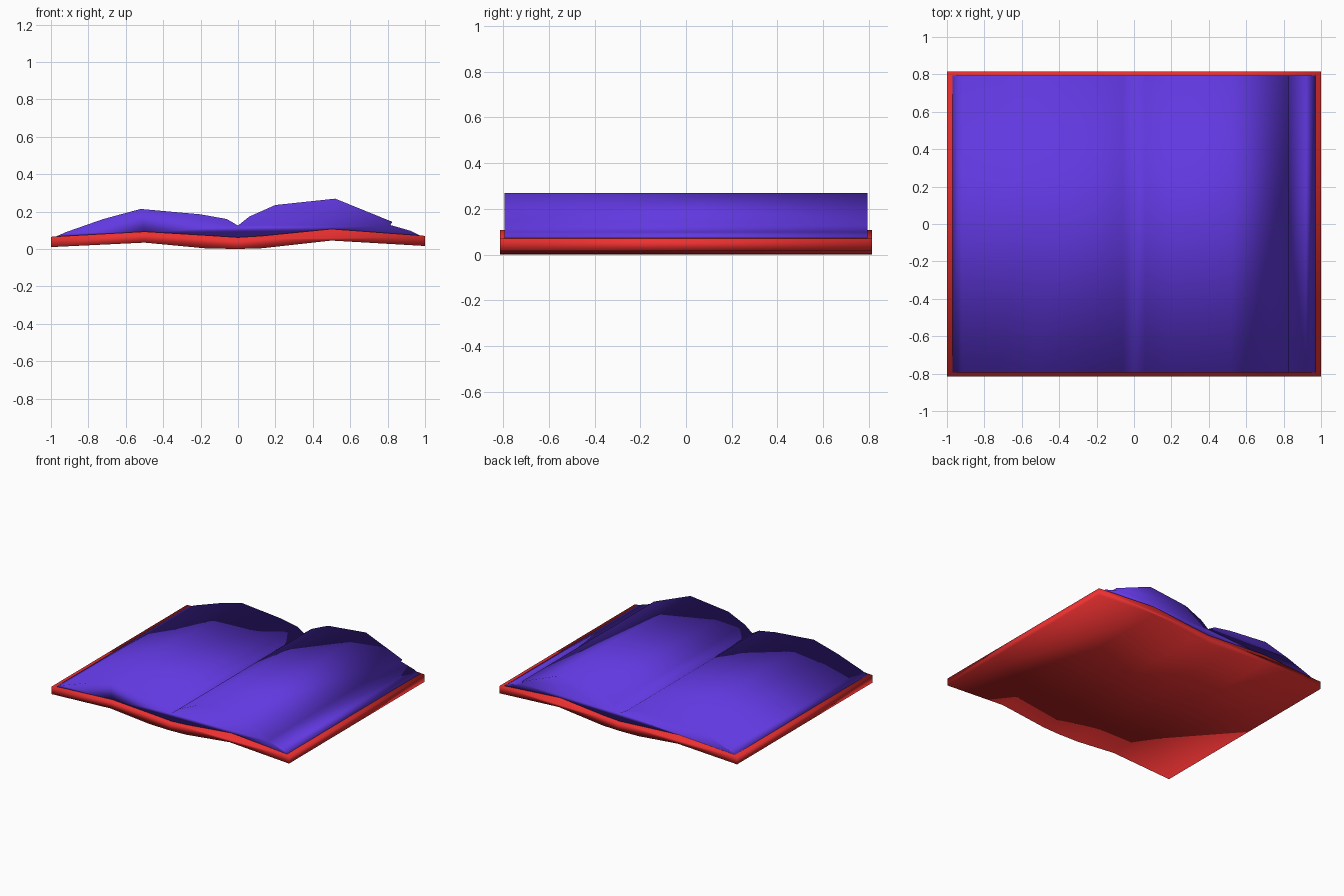
import bpy
import bmesh

if "Cube" in bpy.data.objects:
    bpy.data.objects.remove(bpy.data.objects["Cube"])


def material(name, color):
    mat = bpy.data.materials.new(name)
    mat.diffuse_color = color
    mat.use_nodes = True
    mat.node_tree.nodes["Principled BSDF"].inputs["Base Color"].default_value = mat.diffuse_color
    return mat


def extrude_profile(name, top, bottom, half_depth, mat):
    """Sweep a closed xz outline along y, with soft normals throughout."""
    outline = top + bottom[::-1]
    bm = bmesh.new()
    front = [bm.verts.new((x, -half_depth, z)) for x, z in outline]
    back = [bm.verts.new((x, half_depth, z)) for x, z in outline]
    count = len(outline)
    bm.faces.new(front)
    bm.faces.new(back[::-1])
    for i in range(count):
        j = (i + 1) % count
        bm.faces.new((front[i], back[i], back[j], front[j]))
    bmesh.ops.recalc_face_normals(bm, faces=bm.faces)
    for face in bm.faces:
        face.smooth = True
    mesh = bpy.data.meshes.new(name)
    bm.to_mesh(mesh)
    bm.free()
    mesh.materials.append(mat)
    obj = bpy.data.objects.new(name, mesh)
    bpy.context.collection.objects.link(obj)
    return obj


red = material("cover_red", (0.85, 0.03, 0.03, 1))
purple = material("page_purple", (0.12, 0.04, 0.75, 1))

# Open cover: a gently waved board
cover_top = [(-1, 0.065), (-0.5, 0.093), (-0.17, 0.073), (0, 0.062),
             (0.13, 0.07), (0.5, 0.107), (1, 0.07)]
cover_bottom = [(-1, 0.01), (-0.5, 0.034), (-0.17, 0.003), (0, 0),
                (0.13, 0.004), (0.5, 0.045), (1, 0.016)]
extrude_profile("book_cover", cover_top, cover_bottom, 0.815, red)

# Page block: two humps meeting at the gutter, with a lifted page edge at right
page_top = [(-0.97, 0.068), (-0.92, 0.09), (-0.72, 0.16), (-0.52, 0.214),
            (-0.2, 0.185), (-0.06, 0.16), (0, 0.125), (0.06, 0.173),
            (0.2, 0.235), (0.52, 0.269), (0.825, 0.145), (0.815, 0.128),
            (0.92, 0.098), (0.97, 0.073)]
page_bottom = [(-0.96, 0.062), (-0.5, 0.085), (0, 0.055), (0.5, 0.099),
               (0.96, 0.068)]
extrude_profile("page_block", page_top, page_bottom, 0.795, purple)
